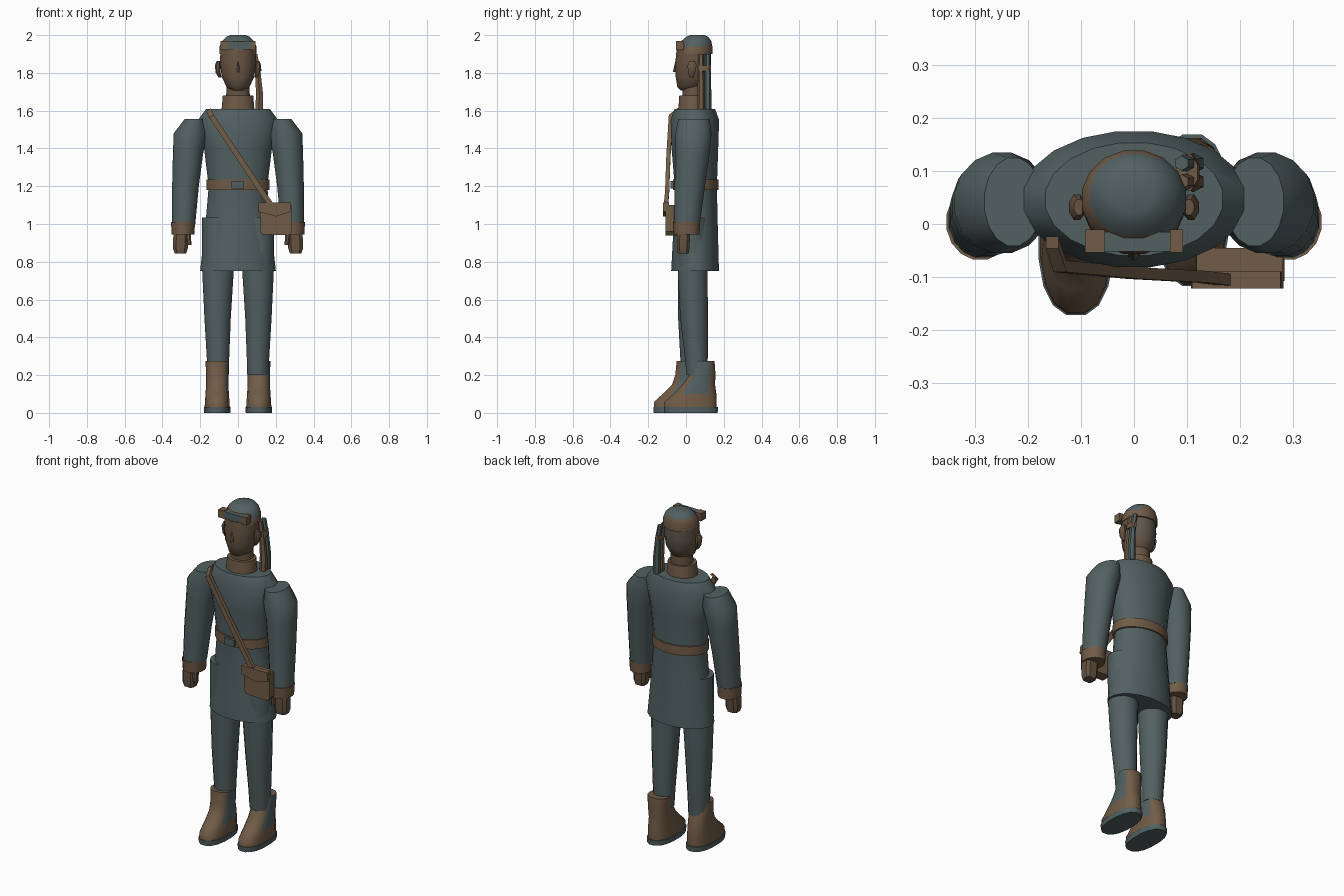
import bpy, bmesh, math
from mathutils import Vector

cube = bpy.data.objects.get("Cube")
if cube:
    bpy.data.objects.remove(cube, do_unlink=True)


def material(name, rgb):
    m = bpy.data.materials.new(name)
    m.use_nodes = True
    m.diffuse_color = (*rgb, 1)
    m.node_tree.nodes["Principled BSDF"].inputs["Base Color"].default_value = (*rgb, 1)
    return m


cloth = material("slate cloth", (0.085, 0.118, 0.12))
leather = material("brown leather", (0.165, 0.106, 0.063))
skin = material("brown skin", (0.135, 0.088, 0.055))
hair = material("grey brown hair", (0.115, 0.095, 0.075))


def finish(name, bm, mats, rule=None, angle=40):
    """Turn a bmesh into a shaded object, with faces coloured by a rule."""
    bmesh.ops.recalc_face_normals(bm, faces=bm.faces)
    bm.normal_update()
    if rule:
        for f in bm.faces:
            f.material_index = rule(f.calc_center_median(), f.normal)
    mesh = bpy.data.meshes.new(name)
    bm.to_mesh(mesh)
    bm.free()
    obj = bpy.data.objects.new(name, mesh)
    bpy.context.collection.objects.link(obj)
    for m in mats:
        mesh.materials.append(m)
    bpy.ops.object.select_all(action='DESELECT')
    obj.select_set(True)
    bpy.context.view_layer.objects.active = obj
    bpy.ops.object.shade_smooth_by_angle(angle=math.radians(angle))
    return obj


def bridge(bm, loops):
    """Skin a list of equal vertex loops and cap both ends."""
    n = len(loops[0])
    for a, b in zip(loops, loops[1:]):
        for i in range(n):
            j = (i + 1) % n
            bm.faces.new((a[i], a[j], b[j], b[i]))
    bm.faces.new(loops[0])
    bm.faces.new(loops[-1])


def loft(name, rings, mats, seg=16, rule=None, side=1, power=1.0):
    """Stack elliptical rings given as (x, y, z, x radius, y radius)."""
    bm = bmesh.new()
    loops = []
    for cx, cy, z, rx, ry in rings:
        loop = []
        for i in range(seg):
            a = math.tau * (i + 0.5) / seg
            c, s = math.cos(a), math.sin(a)
            c = math.copysign(abs(c) ** power, c)
            s = math.copysign(abs(s) ** power, s)
            loop.append(bm.verts.new((side * (cx + rx * c), cy + ry * s, z)))
        loops.append(loop)
    bridge(bm, loops)
    return finish(name, bm, mats, rule)


def plate(name, outline, y0, y1, mats):
    """Extrude a front outline of (x, z) points along y."""
    bm = bmesh.new()
    bridge(bm, [[bm.verts.new((x, y, z)) for x, z in outline] for y in (y0, y1)])
    return finish(name, bm, mats, angle=25)


def box(name, lo, hi, mats):
    return plate(name, [(lo[0], lo[2]), (hi[0], lo[2]), (hi[0], hi[2]), (lo[0], hi[2])],
                 lo[1], hi[1], mats)


# Long coat with a belt and collar
loft("coat", [(0, .048, .75, .203, .128), (0, .05, .9, .186, .122),
              (0, .052, 1.05, .17, .116), (0, .052, 1.2, .157, .113),
              (0, .047, 1.4, .182, .125), (0, .047, 1.55, .215, .13),
              (0, .047, 1.61, .17, .108)], [cloth], seg=20)
loft("belt", [(0, .052, 1.18, .168, .122), (0, .052, 1.235, .168, .122)], [leather], seg=20)
box("buckle", (-.035, -.082, 1.188), (.032, -.06, 1.228), [cloth])
loft("collar", [(0, .035, 1.59, .09, .078), (0, .035, 1.68, .082, .072)], [leather])
loft("neck", [(0, .04, 1.66, .065, .06), (0, .04, 1.76, .06, .06)], [skin])

# Arms, cuffs and hands
for side, word in ((1, "left"), (-1, "right")):
    loft(word + "_arm", [(.228, .042, 1.555, .056, .085), (.25, .04, 1.48, .092, .097),
                         (.264, .035, 1.38, .082, .092), (.278, .02, 1.2, .072, .082),
                         (.288, .005, 1.0, .063, .07)], [cloth], side=side)
    loft(word + "_cuff", [(.291, .004, .945, .061, .069), (.291, .004, 1.01, .065, .073)],
         [leather], side=side)
    loft(word + "_hand", [(.305, -.015, .845, .032, .03), (.305, -.015, .87, .041, .035),
                          (.302, -.012, .96, .042, .036)], [skin], seg=8, side=side, power=.6)
    loft(word + "_thumb", [(.258, -.035, .888, .012, .014), (.265, -.03, .945, .018, .016)],
         [skin], seg=8, side=side)

# Trousers and boots, the right foot a step ahead
for side, word, step, shaft in ((1, "left", .055, .09), (-1, "right", 0, 0)):
    loft(word + "_trouser_leg", [(.105, .03 + step * .5, .2, .057, .056),
                                 (.106, .03 + step * .45, .3, .061, .062),
                                 (.108, .032 + step * .2, .5, .071, .075),
                                 (.106, .035, .75, .085, .08),
                                 (.102, .035, .9, .09, .083),
                                 (.1, .035, 1.035, .092, .085)], [cloth], side=side)

    def span(z, front, back, rx, shift):
        return (.11, (front + back) / 2 + shift, z, rx, (back - front) / 2)

    loft(word + "_boot", [span(.028, -.172, .11, .068, step), span(.06, -.17, .11, .066, step),
                          span(.1, -.125, .108, .063, step), span(.15, -.075, .1, .06, step),
                          span(.2, -.058, .085, .06, (step + shaft) / 2),
                          span(.275, -.05, .062, .063, shaft)], [leather, cloth], side=side,
         rule=lambda c, n: int(n.x > .9 and c.z > .12), power=.85)
    loft(word + "_sole", [span(0, -.173, .115, .07, step), span(.03, -.175, .117, .072, step)],
         [cloth], side=side, power=.85)

# Head with ears, nose and eyes
loft("head", [(0, .015, 1.708, .035, .045), (0, .025, 1.725, .062, .072),
              (0, .035, 1.78, .088, .092), (0, .038, 1.85, .097, .097),
              (0, .04, 1.92, .095, .092)], [skin, hair],
     rule=lambda c, n: int(n.y > .35 and c.z > 1.76))
for side, word in ((1, "left"), (-1, "right")):
    loft(word + "_ear", [(.095, .03, 1.775, .008, .012), (.105, .03, 1.8, .014, .02),
                         (.108, .032, 1.84, .016, .026), (.104, .032, 1.862, .01, .016)],
         [skin], seg=8, side=side)
loft("nose", [(0, -.052, 1.805, .013, .018), (0, -.052, 1.82, .01, .014),
              (0, -.05, 1.865, .004, .006)], [skin], seg=6)

# Cap, brow band and raised goggles
loft("cap", [(0, .045, 1.9, .1, .096), (0, .048, 1.94, .1, .093),
             (0, .055, 1.97, .085, .08), (0, .06, 1.992, .062, .058),
             (0, .06, 2.0, .04, .038)], [leather, cloth],
     rule=lambda c, n: int(c.z > 1.975 or (c.x > .06 and c.z > 1.945)))
box("goggle_lens", (-.055, -.052, 1.925), (.068, -.015, 1.965), [cloth])
for side in (-1, 1):
    ends = sorted((side * .093, .068 if side > 0 else -.055))
    box("goggle_end", (ends[0], -.054, 1.922), (ends[1], -.01, 1.968), [leather])

# Hair tie and hanging strands on the left
for name, y, mat in (("front_strand", .08, leather), ("back_strand", .115, cloth)):
    loft(name, [(.112, y, 1.605, .022, .02), (.113, y, 1.7, .021, .019),
                (.104, y, 1.82, .016, .016), (.09, y, 1.9, .014, .014)], [mat], seg=6)
loft("hair_tie", [(.104, .098, 1.81, .022, .037), (.1, .098, 1.84, .022, .037)],
     [leather], seg=8)

# Shoulder strap, swept along the chest
bm = bmesh.new()
across = Vector((.012, 0, .008))
depth = Vector((0, .011, 0))
loops = []
for p in ((-.155, -.035, 1.605), (-.14, -.08, 1.57), (0, -.093, 1.36),
          (.13, -.1, 1.165), (.19, -.108, 1.08)):
    p = Vector(p)
    loops.append([bm.verts.new(p + across * a + depth * b)
                  for a, b in ((-1, -1), (1, -1), (1, 1), (-1, 1))])
bridge(bm, loops)
finish("shoulder_strap", bm, [leather], angle=20)

# Satchel with a pointed flap
plate("satchel", [(.115, .965), (.13, .945), (.27, .94), (.285, .96), (.282, 1.1), (.118, 1.1)],
      -.108, -.045, [leather])
plate("satchel_flap", [(.108, 1.065), (.2, 1.04), (.283, 1.065), (.277, 1.115), (.11, 1.115)],
      -.122, -.09, [leather])
